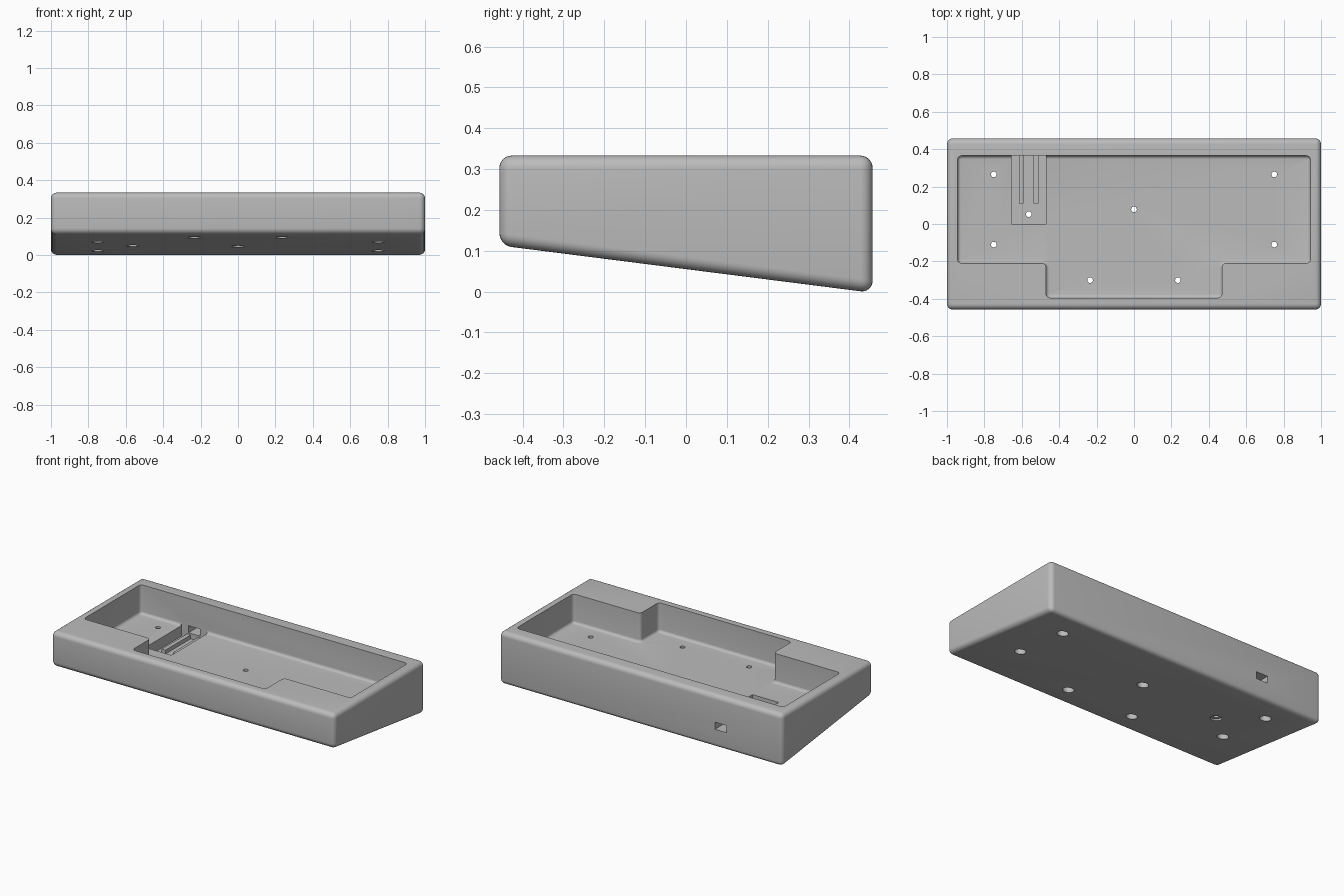
import bpy
import bmesh

cube = bpy.data.objects.get("Cube")
if cube:
    bpy.data.objects.remove(cube, do_unlink=True)

grey = bpy.data.materials.new("light_grey_plastic")
grey.use_nodes = True
colour = (0.5, 0.5, 0.5, 1)
grey.diffuse_color = colour
grey.node_tree.nodes["Principled BSDF"].inputs["Base Color"].default_value = colour

TOP, FLOOR, POCKET_FLOOR = 0.333, 0.147, 0.08
BACK_WALL = 0.365


def prism(name, points, depth):
    """Extrude a closed outline of 3D points along the vector depth."""
    bm = bmesh.new()
    face = bm.faces.new([bm.verts.new(p) for p in points])
    new = bmesh.ops.extrude_face_region(bm, geom=[face])["geom"]
    bmesh.ops.translate(bm, vec=depth, verts=[v for v in new if isinstance(v, bmesh.types.BMVert)])
    bmesh.ops.recalc_face_normals(bm, faces=bm.faces)
    return finish(name, bm)


def finish(name, bm):
    mesh = bpy.data.meshes.new(name)
    bm.to_mesh(mesh)
    bm.free()
    obj = bpy.data.objects.new(name, mesh)
    bpy.context.collection.objects.link(obj)
    mesh.materials.append(grey)
    return obj


def box(name, x0, x1, y0, y1, z0, z1):
    return prism(name, [(x0, y0, z0), (x1, y0, z0), (x1, y1, z0), (x0, y1, z0)], (0, 0, z1 - z0))


def cylinder(name, x, y, radius, z0, z1):
    bpy.ops.mesh.primitive_cylinder_add(vertices=32, radius=radius, depth=z1 - z0,
                                        location=(x, y, (z0 + z1) / 2))
    obj = bpy.context.object
    obj.name = name
    obj.data.materials.append(grey)
    return obj


def round_edges(obj, rule, radius, segments):
    """Round the edges whose two end points satisfy the rule."""
    bm = bmesh.new()
    bm.from_mesh(obj.data)
    edges = [e for e in bm.edges if rule(*[v.co for v in e.verts])]
    bmesh.ops.bevel(bm, geom=edges, offset=radius, segments=segments, profile=0.5, affect="EDGES")
    bm.to_mesh(obj.data)
    bm.free()


def combine(target, other, operation="DIFFERENCE"):
    other.hide_render = True
    mod = target.modifiers.new("combine", "BOOLEAN")
    mod.operation, mod.solver, mod.object = operation, "EXACT", other
    bpy.context.view_layer.objects.active = target
    bpy.ops.object.modifier_apply(modifier=mod.name)
    bpy.data.objects.remove(other, do_unlink=True)


# Wedge shell: level top, sloping underside, all edges rounded
side = [(-1, -0.457, 0.113), (-1, 0.457, -0.003), (-1, 0.457, TOP), (-1, -0.457, TOP)]
case = prism("keyboard_case", side, (2, 0, 0))
round_edges(case, lambda a, b: True, 0.03, 6)

# Main cavity: wide at the back, narrower at the front
half = [(0.47, -0.395), (0.47, -0.21), (0.943, -0.21), (0.943, BACK_WALL)]
outline = half + [(-x, y) for x, y in reversed(half)]
cavity = prism("cavity_cutter", [(x, y, FLOOR) for x, y in outline], (0, 0, 0.3))
round_edges(cavity, lambda a, b: abs(a.z - b.z) > 0.1, 0.022, 5)
round_edges(cavity, lambda a, b: max(a.z, b.z) < FLOOR + 0.001, 0.018, 5)
combine(case, cavity)

# Circuit board pocket in the floor, and the cable port through the back wall
combine(case, box("pocket_cutter", -0.655, -0.47, 0, BACK_WALL, POCKET_FLOOR, 0.19))
combine(case, box("port_cutter", -0.605, -0.525, 0.3, 0.6, 0.115, 0.16))

# Screw holes, each with a wider recess from below
holes = [(x, y, FLOOR) for x in (-0.75, 0.75) for y in (-0.11, 0.265)]
holes += [(-0.235, -0.3, FLOOR), (0.235, -0.3, FLOOR), (0, 0.078, FLOOR), (-0.563, 0.052, POCKET_FLOOR)]
for x, y, floor in holes:
    combine(case, cylinder("recess_cutter", x, y, 0.033, -0.1, floor - 0.018))
    combine(case, cylinder("hole_cutter", x, y, 0.015, -0.1, floor + 0.02))

# Board support rails in the pocket
for x in (-0.603, -0.523):
    rail = box("board_rail", x - 0.013, x + 0.013, 0.11, BACK_WALL + 0.01, POCKET_FLOOR - 0.01, 0.105)
    combine(case, rail, "UNION")

bpy.ops.object.select_all(action="DESELECT")
case.select_set(True)
bpy.context.view_layer.objects.active = case
bpy.ops.object.shade_smooth_by_angle(angle=0.6)
